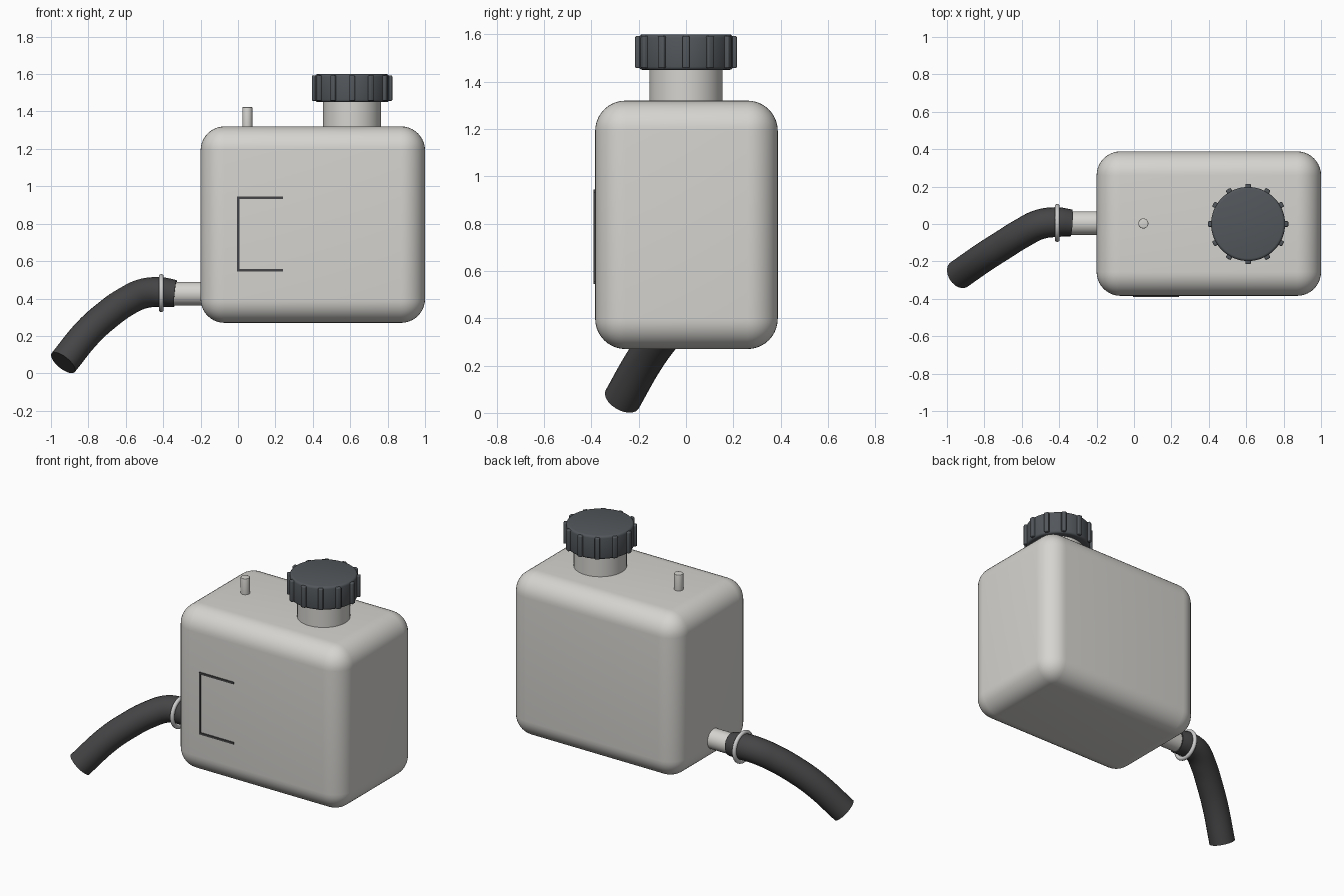
import bpy, math
from mathutils import Vector

if "Cube" in bpy.data.objects:
    bpy.data.objects.remove(bpy.data.objects["Cube"])


def material(name, rgb):
    m = bpy.data.materials.new(name)
    m.diffuse_color = (*rgb, 1)
    m.use_nodes = True
    m.node_tree.nodes["Principled BSDF"].inputs["Base Color"].default_value = m.diffuse_color
    return m


SHELL = material("pale_plastic", (0.67, 0.66, 0.63))
CAP = material("cap_grey", (0.085, 0.095, 0.105))
RUBBER = material("rubber", (0.06, 0.06, 0.063))
METAL = material("metal", (0.6, 0.6, 0.6))


def finish(name, mat, bevel=0, segments=3):
    ob = bpy.context.object
    ob.name = name
    ob.data.materials.append(mat)
    if bevel:
        mod = ob.modifiers.new("bevel", "BEVEL")
        mod.width, mod.segments = bevel, segments
        mod.limit_method = "ANGLE"
        bpy.ops.object.modifier_apply(modifier=mod.name)
    bpy.ops.object.shade_smooth_by_angle(angle=math.radians(35))
    return ob


def box(name, lo, hi, mat, bevel=0, segments=3):
    lo, hi = Vector(lo), Vector(hi)
    bpy.ops.mesh.primitive_cube_add(size=1, location=(lo + hi) / 2)
    bpy.context.object.scale = hi - lo
    bpy.ops.object.transform_apply(location=False, rotation=False, scale=True)
    return finish(name, mat, bevel, segments)


def cylinder(name, start, end, r, mat, bevel=0, verts=48):
    a, b = Vector(start), Vector(end)
    bpy.ops.mesh.primitive_cylinder_add(
        vertices=verts, radius=r, depth=(b - a).length, location=(a + b) / 2,
        rotation=(b - a).to_track_quat("Z", "Y").to_euler())
    return finish(name, mat, bevel)


# Rounded tank
box("tank", (-0.2, -0.384, 0.27), (1.0, 0.388, 1.32), SHELL, 0.128, 10)

# Filler neck, vent stub and outlet pipe
cylinder("filler_neck", (0.61, 0, 1.28), (0.61, 0, 1.47), 0.155, SHELL)
cylinder("vent_stub", (0.05, 0.003, 1.28), (0.05, 0.003, 1.423), 0.027, SHELL, 0.003, 24)
cylinder("outlet_pipe", (-0.42, 0.005, 0.426), (-0.15, 0.005, 0.426), 0.063, SHELL)

# Screw cap with twelve grip ribs
cylinder("cap", (0.61, 0, 1.45), (0.61, 0, 1.6), 0.198, CAP, 0.014, 64)
for i in range(12):
    a = i * math.tau / 12
    rib = box(f"cap_rib_{i + 1}", (-0.02, -0.015, -0.068), (0.02, 0.015, 0.068), CAP, 0.006)
    rib.location = (0.61 + 0.195 * math.cos(a), 0.195 * math.sin(a), 1.525)
    rib.rotation_euler.z = a

# Level mark: three thin raised bars on the front
box("level_mark_side", (-0.006, -0.39, 0.545), (0.007, -0.375, 0.945), RUBBER)
for name, z in (("level_mark_bottom", 0.545), ("level_mark_top", 0.932)):
    box(name, (-0.006, -0.39, z), (0.24, -0.375, z + 0.013), RUBBER)

# Hose swept along a smooth path
path = [(-0.335, 0.005, 0.427, 0.9), (-0.41, 0.01, 0.434, 1), (-0.5, -0.001, 0.428, 1),
        (-0.6, -0.05, 0.383, 1), (-0.7, -0.112, 0.312, 1), (-0.8, -0.176, 0.222, 1),
        (-0.935, -0.27, 0.057, 1)]
curve = bpy.data.curves.new("hose", "CURVE")
curve.dimensions = "3D"
curve.bevel_depth, curve.bevel_resolution = 0.08, 8
curve.use_fill_caps = True
curve.resolution_u = 6
spline = curve.splines.new("BEZIER")
spline.bezier_points.add(len(path) - 1)
for p, (x, y, z, r) in zip(spline.bezier_points, path):
    p.co, p.radius = (x, y, z), r
    p.handle_left_type = p.handle_right_type = "AUTO"
hose = bpy.data.objects.new("hose", curve)
bpy.context.collection.objects.link(hose)
bpy.ops.object.select_all(action="DESELECT")
hose.select_set(True)
bpy.context.view_layer.objects.active = hose
bpy.ops.object.convert(target="MESH")
finish("hose", RUBBER)

# Hose clamp ring
bpy.ops.mesh.primitive_torus_add(
    major_radius=0.089, minor_radius=0.013, major_segments=48, minor_segments=12,
    location=(-0.41, 0.006, 0.429), rotation=(0, math.pi / 2, 0))
finish("hose_clamp", METAL)
